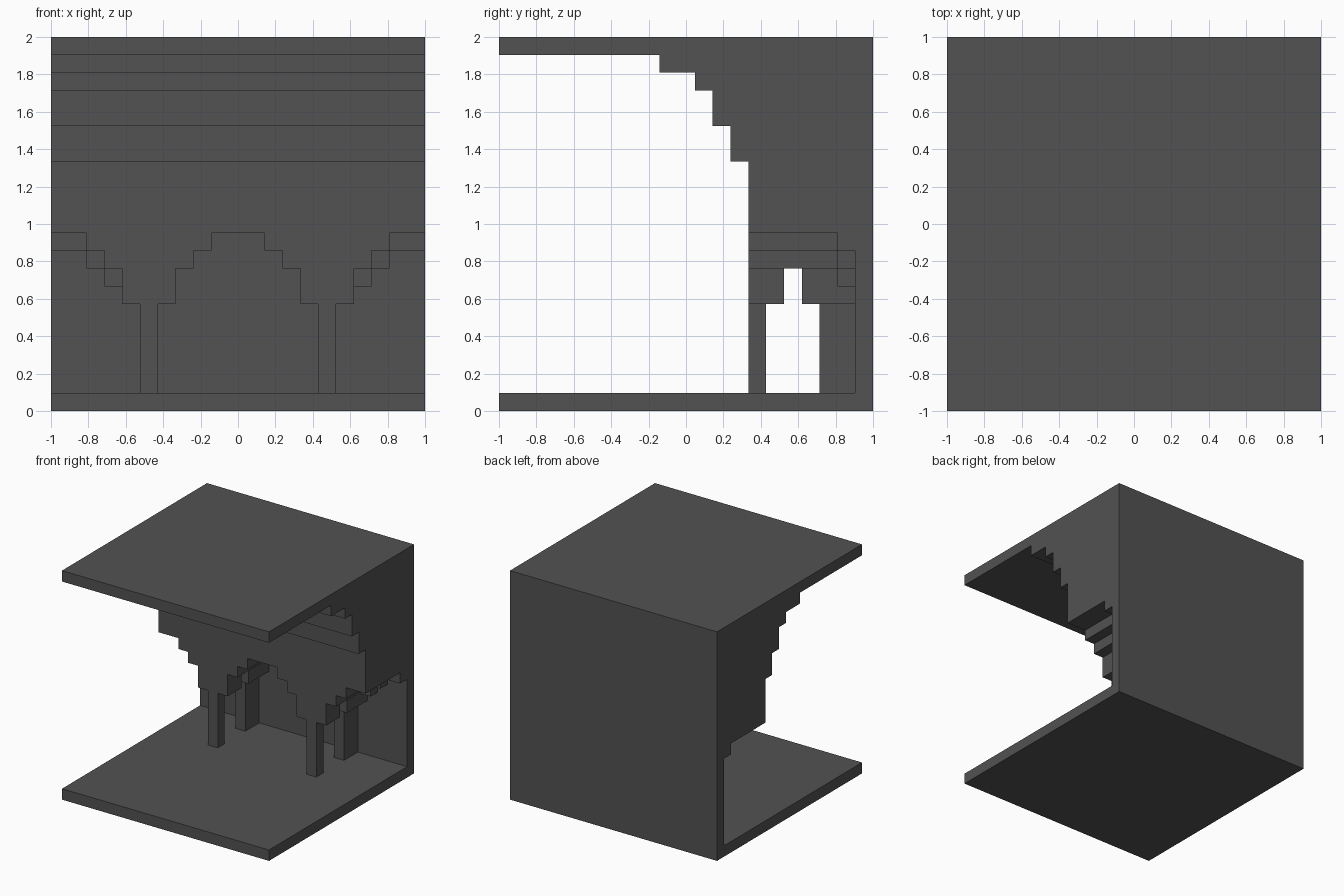
import bpy, bmesh
from mathutils import Vector

if "Cube" in bpy.data.objects:
    bpy.data.objects.remove(bpy.data.objects["Cube"], do_unlink=True)

U = 2 / 21  # one block

stone = bpy.data.materials.new("dark grey stone")
stone.use_nodes = True
GREY = (0.085, 0.085, 0.085, 1)
stone.diffuse_color = GREY
stone.node_tree.nodes["Principled BSDF"].inputs["Base Color"].default_value = GREY


def prism(name, profile, start, end, axis, mirror=False):
    """Extrude a block-grid profile along x (points y, z) or y (points x, z)."""
    bm = bmesh.new()

    def place(a, b):
        x, y = (a, b[0]) if axis == "x" else (b[0], a)
        return Vector((x * U - 1, y * U - 1, b[1] * U))

    face = bm.faces.new([bm.verts.new(place(start, p)) for p in profile])
    ext = bmesh.ops.extrude_face_region(bm, geom=[face])
    verts = [v for v in ext["geom"] if isinstance(v, bmesh.types.BMVert)]
    shift = (end - start) * U
    vec = Vector((shift, 0, 0)) if axis == "x" else Vector((0, shift, 0))
    bmesh.ops.translate(bm, verts=verts, vec=vec)
    bmesh.ops.recalc_face_normals(bm, faces=bm.faces)
    mesh = bpy.data.meshes.new(name)
    bm.to_mesh(mesh)
    bm.free()
    mesh.materials.append(stone)
    obj = bpy.data.objects.new(name, mesh)
    bpy.context.collection.objects.link(obj)
    if mirror:
        obj.modifiers.new("Mirror", "MIRROR").use_axis = (True, False, False)
    return obj


def rect(a0, a1, z0, z1):
    return [(a0, z0), (a1, z0), (a1, z1), (a0, z1)]


# Floor, back wall and stepped ceiling in one section
shell = [(0, 0), (21, 0), (21, 21), (0, 21), (0, 20), (9, 20), (9, 19), (11, 19),
         (11, 18), (12, 18), (12, 16), (13, 16), (13, 14), (14, 14), (14, 10),
         (20, 10), (20, 1), (0, 1)]
prism("vaulted_shell", shell, 0, 21, "x")

# Stepped upper spandrels above the pillars
upper = [(13, 8), (18, 8), (18, 9), (19, 9), (19, 10), (12, 10), (12, 9), (13, 9)]
prism("upper_spandrel", upper, 14, 20, "y", mirror=True)

# Pillars with wider capitals, leaving a gap for the cross arch
for name, y0, y1, cap0, cap1 in (("front", 14, 15, 14, 16), ("rear", 18, 20, 17, 20)):
    prism(name + "_pillar", rect(15, 16, 1, 6), y0, y1, "y", mirror=True)
    prism(name + "_capital", rect(14, 17, 6, 8), cap0, cap1, "y", mirror=True)

# Lower stepped corbel along the wall in the outer bays
corbel = [(17, 7), (18, 7), (18, 8), (19, 8), (19, 9), (21, 9), (21, 10), (19, 10),
          (19, 9.0), (18, 9), (18, 8), (17, 8)]
corbel = [(17, 7), (18, 7), (18, 8), (19, 8), (19, 9), (21, 9), (21, 10), (17, 10)]
prism("wall_corbel", corbel, 19, 20, "y", mirror=True)
